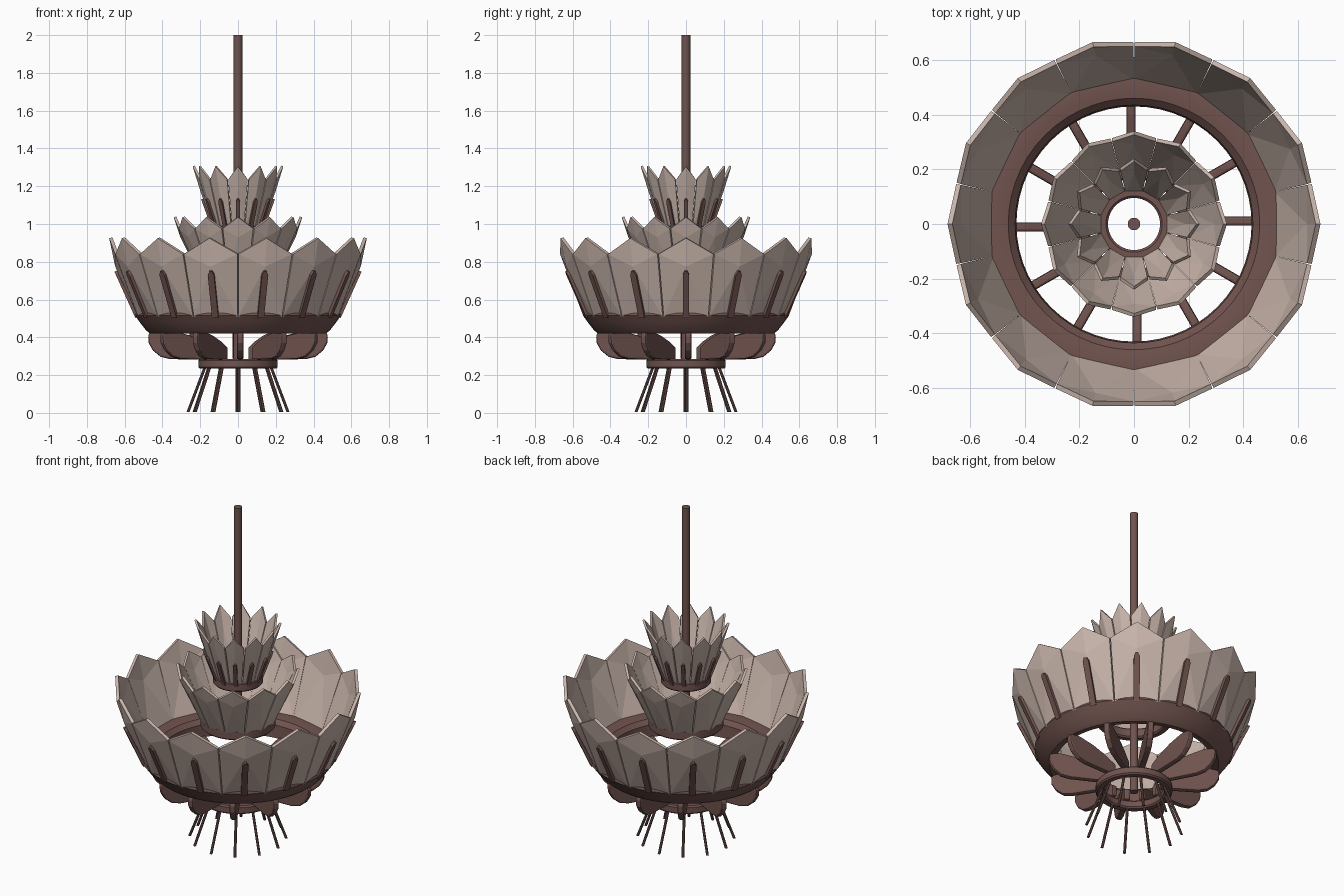
import bpy
import math
from mathutils import Vector

if "Cube" in bpy.data.objects:
    bpy.data.objects.remove(bpy.data.objects["Cube"])


def material(name, rgb):
    mat = bpy.data.materials.new(name)
    mat.use_nodes = True
    mat.diffuse_color = (*rgb, 1)
    mat.node_tree.nodes["Principled BSDF"].inputs["Base Color"].default_value = (*rgb, 1)
    return mat


BRONZE = material("dark bronze", (0.165, 0.088, 0.078))
GLASS = material("frosted blush", (0.58, 0.46, 0.405))


def mesh(name, verts, faces, mat):
    me = bpy.data.meshes.new(name)
    me.from_pydata(verts, [], faces)
    me.materials.append(mat)
    return me


def place(name, me, angle=0.0):
    ob = bpy.data.objects.new(name, me)
    ob.rotation_euler.z = angle
    bpy.context.collection.objects.link(ob)
    return ob


def around(name, me, count, setup=None):
    """Repeat one part evenly about the vertical axis."""
    for i in range(count):
        ob = place(name, me, i * math.tau / count)
        if setup:
            setup(ob)


def prism(name, outline, shift, mat):
    """Closed solid between an outline and its shifted copy."""
    n = len(outline)
    verts = [Vector(p) for p in outline] + [Vector(p) + Vector(shift) for p in outline]
    faces = [tuple(range(n))[::-1], tuple(range(n, 2 * n))]
    faces += [(i, (i + 1) % n, (i + 1) % n + n, i + n) for i in range(n)]
    return mesh(name, verts, faces, mat)


def lathe(name, profile, mat, segments=56):
    """Closed (radius, z) profile revolved into a ring."""
    n = len(profile)
    verts = [(r * math.cos(math.tau * s / segments), r * math.sin(math.tau * s / segments), z)
             for s in range(segments) for r, z in profile]
    faces = []
    for s in range(segments):
        a, b = s * n, (s + 1) % segments * n
        faces += [(a + k, b + k, b + (k + 1) % n, a + (k + 1) % n) for k in range(n)]
    ob = place(name, mesh(name, verts, faces, mat))
    smooth(ob)
    return ob


def smooth(ob):
    bpy.ops.object.select_all(action='DESELECT')
    ob.select_set(True)
    bpy.context.view_layer.objects.active = ob
    bpy.ops.object.shade_smooth_by_angle(angle=math.radians(35))


def thicken(amount):
    def setup(ob):
        mod = ob.modifiers.new("thickness", 'SOLIDIFY')
        mod.thickness = amount
        mod.offset = -1
    return setup


def petal_tier(name, count, base, centre, shoulder, tip, thickness, rib=None):
    """Ring of faceted pointed petals; each point is (radius, z)."""
    half = math.pi / count
    gap = 0.003
    wb = base[0] * math.tan(half) - gap
    ws = shoulder[0] * math.sin(half) - gap
    xs = shoulder[0] * math.cos(half)
    verts = [(base[0], -wb, base[1]), (base[0], wb, base[1]),
             (xs, ws, shoulder[1]), (tip[0], 0, tip[1]),
             (xs, -ws, shoulder[1]), (centre[0], 0, centre[1])]
    faces = [(i, (i + 1) % 5, 5) for i in range(5)]
    around(name + "_petal", mesh(name + "_petal", verts, faces, GLASS), count, thicken(thickness))
    if rib:
        # pointed strip lying on the flat lower facet
        width, share, depth = rib
        low = Vector((base[0], 0, base[1]))
        run = Vector((centre[0], 0, centre[1])) - low
        out = Vector((run.z, 0, -run.x)).normalized()
        side = Vector((0, width / 2, 0))
        neck, end = low + run * (share - 0.07), low + run * share
        outline = [low - side, low + side, neck + side, end + side * 0.4,
                   end - side * 0.4, neck - side]
        outline = [p - out * depth * 0.3 for p in outline]
        around(name + "_rib", prism(name + "_rib", outline, out * depth, BRONZE), count)


# Central rod
bpy.ops.mesh.primitive_cylinder_add(vertices=20, radius=0.023, depth=1.76, location=(0, 0, 1.12))
rod = bpy.context.object
rod.name = "central_rod"
rod.data.materials.append(BRONZE)
smooth(rod)

# Petal tiers
petal_tier("large", 14, (0.53, 0.51), (0.65, 0.775), (0.667, 0.84), (0.682, 0.925),
           0.018, rib=(0.034, 0.92, 0.022))
petal_tier("middle", 12, (0.20, 0.72), (0.305, 0.93), (0.325, 0.975), (0.34, 1.035), 0.014)
petal_tier("small", 12, (0.125, 0.97), (0.198, 1.17), (0.212, 1.235), (0.24, 1.305),
           0.012, rib=(0.022, 0.82, 0.016))

# Support rings
lathe("large_ring", [(0.43, 0.425), (0.465, 0.42), (0.485, 0.435), (0.52, 0.48), (0.545, 0.515),
                     (0.54, 0.53), (0.52, 0.533), (0.46, 0.525), (0.435, 0.50)], BRONZE)


def band(name, inner, outer, low, high):
    c = 0.008
    lathe(name, [(inner, low + c), (inner + c, low), (outer - c, low), (outer, low + c),
                 (outer, high - c), (outer - c, high), (inner + c, high), (inner, high - c)], BRONZE)


band("middle_ring", 0.165, 0.207, 0.68, 0.74)
band("small_ring", 0.095, 0.138, 0.94, 0.995)
band("lower_ring", 0.165, 0.21, 0.235, 0.285)

# Leaf-shaped brackets between the lower ring and the large ring
leaf = [(0.15, 0.28), (0.36, 0.285), (0.41, 0.297), (0.45, 0.33), (0.473, 0.37),
        (0.476, 0.41), (0.46, 0.435), (0.40, 0.43), (0.31, 0.412), (0.22, 0.38), (0.15, 0.345)]


def soften(ob):
    mod = ob.modifiers.new("soft edge", 'BEVEL')
    mod.width = 0.009
    mod.segments = 2


around("leaf_bracket", prism("leaf_bracket", [(r, 0.028, z) for r, z in leaf],
                             (0, -0.034, 0), BRONZE), 12, soften)

# Splayed hanging rods
top, bottom = Vector((0.172, 0.006, 0.25)), Vector((0.265, 0.006, 0.004))
ring = [Vector((math.cos(k * math.tau / 8), math.sin(k * math.tau / 8), 0)) * 0.008 for k in range(8)]
around("hanging_rod", prism("hanging_rod", [bottom + p for p in ring], top - bottom, BRONZE), 12)
